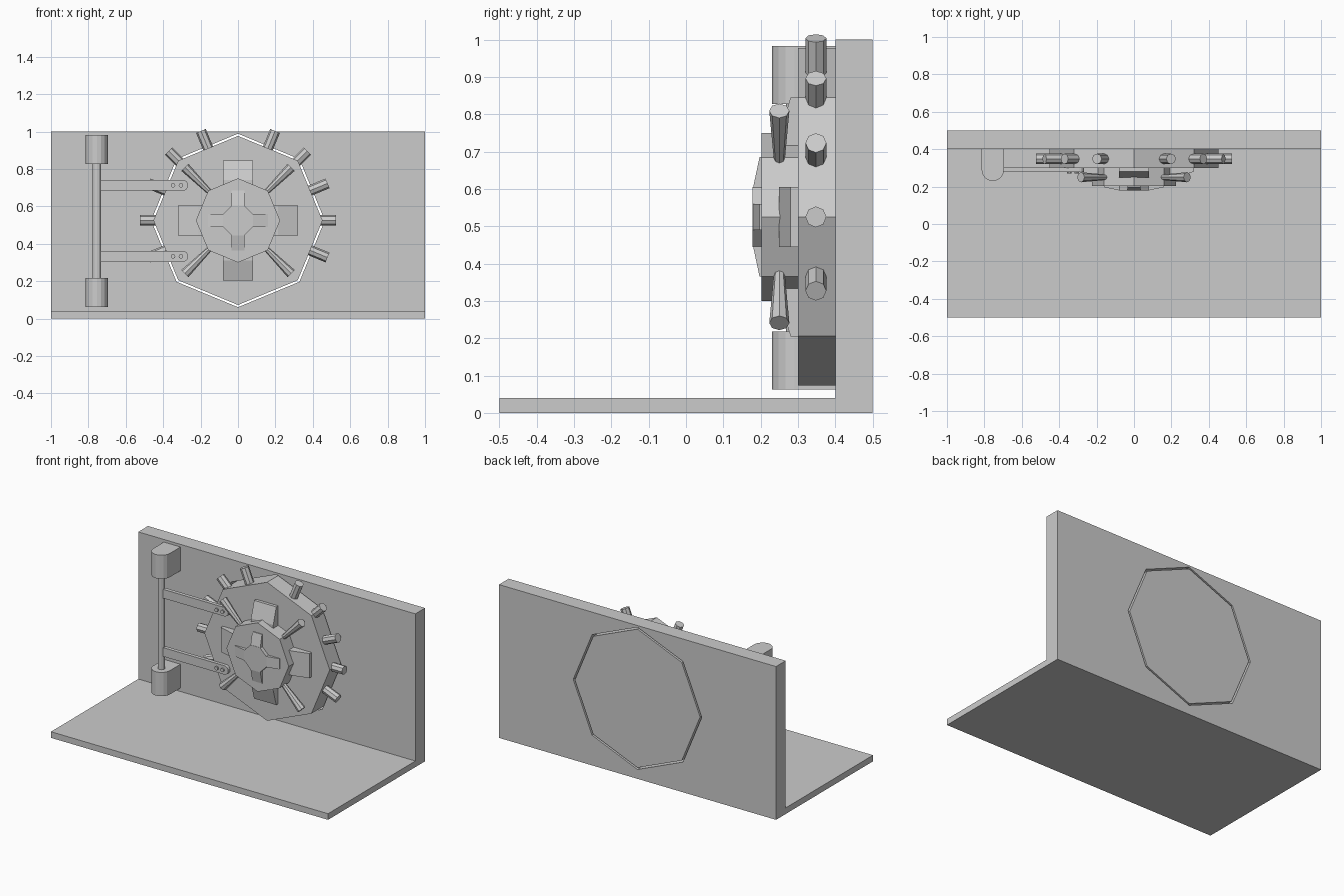
import bpy, bmesh
from math import sin, cos, pi, radians
from mathutils import Matrix, Vector

if "Cube" in bpy.data.objects:
    bpy.data.objects.remove(bpy.data.objects["Cube"])

CZ = 0.525  # height of the door centre


def finish(name, bm, mat=None):
    if mat:
        bmesh.ops.transform(bm, matrix=mat, verts=bm.verts)
    bmesh.ops.recalc_face_normals(bm, faces=bm.faces)
    me = bpy.data.meshes.new(name)
    bm.to_mesh(me)
    bm.free()
    ob = bpy.data.objects.new(name, me)
    bpy.context.collection.objects.link(ob)
    return ob


def prism(name, pts, lo, hi, axis, mat=None):
    """Extrude a 2D outline along y (outline in x,z) or z (outline in x,y)."""
    bm = bmesh.new()

    def put(p, t):
        return (p[0], t, p[1]) if axis == 'y' else (p[0], p[1], t)
    rings = [[bm.verts.new(put(p, t)) for p in pts] for t in (lo, hi)]
    bm.faces.new(rings[0])
    bm.faces.new(rings[1])
    n = len(pts)
    for i in range(n):
        j = (i + 1) % n
        bm.faces.new((rings[0][i], rings[0][j], rings[1][j], rings[1][i]))
    return finish(name, bm, mat)


def box(name, x0, x1, y0, y1, z0, z1):
    return prism(name, [(x0, y0), (x1, y0), (x1, y1), (x0, y1)], z0, z1, 'z')


def ngon(r, n, cx=0, cz=0, start=0):
    return [(cx + r * cos(start + 2 * pi * i / n), cz + r * sin(start + 2 * pi * i / n))
            for i in range(n)]


def radial_rod(name, angle, r_in, r_out, rad_in, rad_out, y):
    """Round bar pointing outwards from the door centre."""
    d = Vector((cos(angle), 0, sin(angle)))
    bm = bmesh.new()
    bmesh.ops.create_cone(bm, cap_ends=True, segments=8, radius1=rad_in,
                          radius2=rad_out, depth=r_out - r_in)
    mid = Vector((0, y, CZ)) + d * (r_in + r_out) / 2
    return finish(name, bm, Matrix.Translation(mid) @ d.to_track_quat('Z', 'Y').to_matrix().to_4x4())


# floor and wall with an octagonal doorway
box("floor", -1, 1, -0.5, 0.4, 0, 0.04)
wall = box("wall", -1, 1, 0.4, 0.5, 0, 1)
cutter = prism("doorway_cutter", ngon(0.464, 8, 0, CZ), 0.3, 0.6, 'y')
cutter.hide_render = True
mod = wall.modifiers.new("doorway", 'BOOLEAN')
mod.operation = 'DIFFERENCE'
mod.solver = 'EXACT'
mod.object = cutter
bpy.context.view_layer.objects.active = wall
bpy.ops.object.modifier_apply(modifier=mod.name)
bpy.data.objects.remove(cutter)

# door slab, hub and centre boss
prism("door", ngon(0.452, 8, 0, CZ), 0.3, 0.5, 'y')
prism("hub", ngon(0.225, 8, 0, CZ), 0.202, 0.31, 'y')
prism("hub_boss", ngon(0.087, 8, 0, CZ, pi / 8), 0.178, 0.21, 'y')

# sloped cross arms on the door and on the hub
for k in range(4):
    m = Matrix.Translation((0, 0, CZ)) @ Matrix.Rotation(k * pi / 2, 4, 'Y')
    prism("door_cross_arm", [(0.1, 0.31), (0.32, 0.31), (0.32, 0.28), (0.215, 0.249), (0.1, 0.249)],
          -0.08, 0.08, 'z', m)
    prism("hub_cross_arm", [(0.0, 0.205), (0.16, 0.205), (0.16, 0.197), (0.08, 0.18), (0.0, 0.18)],
          -0.035, 0.035, 'z', m)
    # tapered handle spokes
    radial_rod("handle_spoke", pi / 4 + k * pi / 2, 0.19, 0.402, 0.013, 0.027, 0.25)

# locking bolts around the rim, none at the bottom
for deg in (-22.5, 0, 22.5, 45, 67.5, 112.5, 135, 157.5, 180, 202.5):
    radial_rod("locking_bolt", radians(deg), 0.38, 0.525 if deg % 45 == 0 else 0.518,
               0.028, 0.028, 0.348)

# hinge: post, two rounded brackets, two straps with rivets
HX, HY = -0.755, 0.29
prism("hinge_post", ngon(0.022, 12, HX, HY), 0.07, 0.98, 'z')
bracket = [(HX + 0.06, 0.4), (HX - 0.06, 0.4)] + [
    (HX + 0.06 * cos(pi + pi * i / 8), HY + 0.06 * sin(pi + pi * i / 8)) for i in range(9)]
for z0 in (0.063, 0.828):
    prism("hinge_bracket", bracket, z0, z0 + 0.155, 'z')
for z in (0.333, 0.713):
    tip = [(-0.295 + 0.029 * cos(-pi / 2 + pi * i / 8), z + 0.029 * sin(-pi / 2 + pi * i / 8))
           for i in range(9)]
    prism("hinge_strap", [(HX, z + 0.029), (HX, z - 0.029)] + tip, 0.279, 0.303, 'y')
    for x in (-0.347, -0.305):
        prism("strap_rivet", ngon(0.012, 10, x, z), 0.27, 0.29, 'y')
